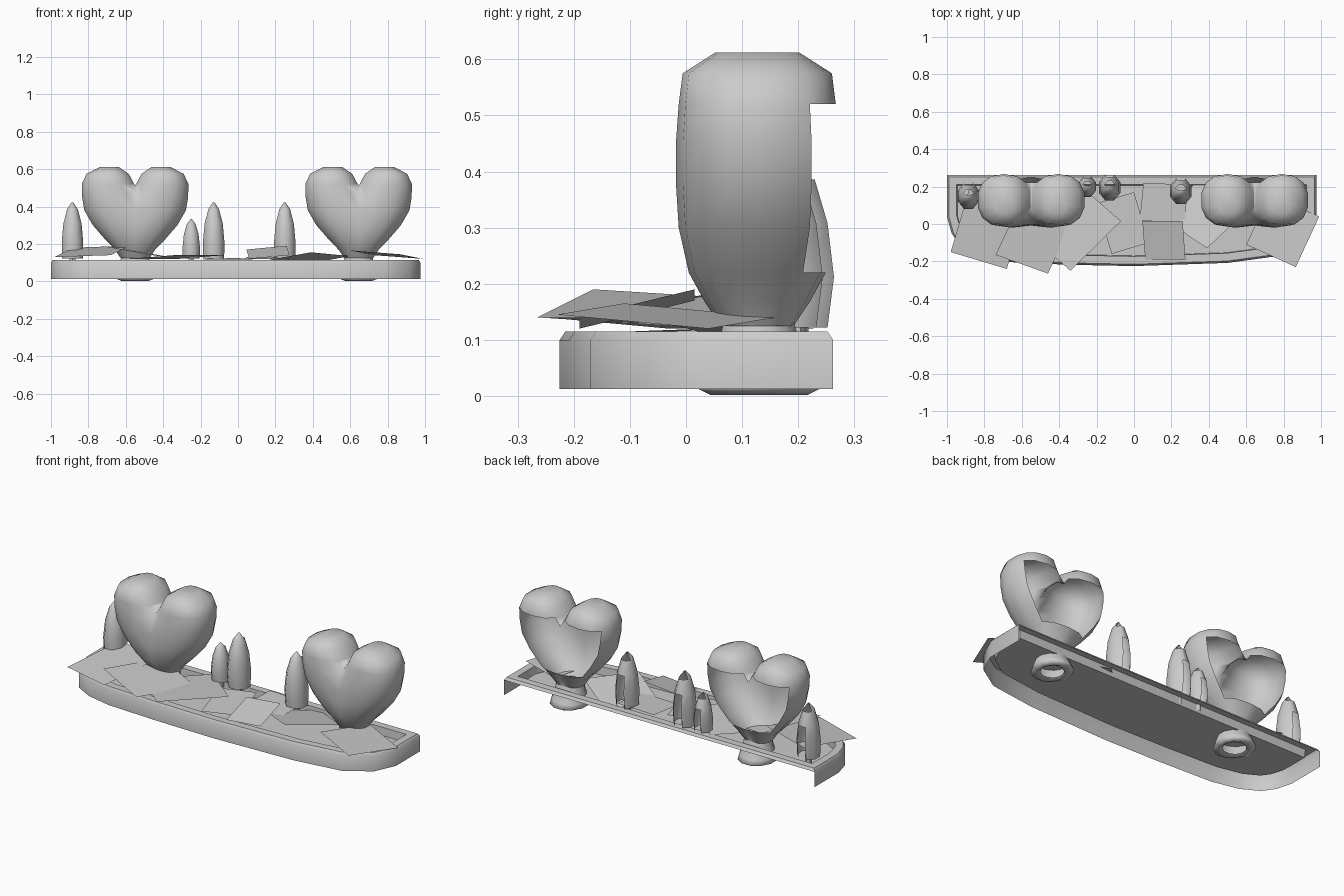
import bpy, bmesh
from math import sin, cos, pi, copysign

if "Cube" in bpy.data.objects:
    bpy.data.objects.remove(bpy.data.objects["Cube"])


def finish(bm, name, loc=(0, 0, 0), smooth=False):
    for f in bm.faces:
        f.smooth = smooth
    me = bpy.data.meshes.new(name)
    bm.to_mesh(me)
    bm.free()
    ob = bpy.data.objects.new(name, me)
    ob.location = loc
    bpy.context.collection.objects.link(ob)
    return ob


def loft(rows, n, close_top=True, power=1.0):
    """Stack (super)elliptical rings given as (z, centre x, radius x, radius y)."""
    bm = bmesh.new()

    def shaped(t):
        return copysign(abs(t) ** power, t)
    turns = [2 * pi * (i + .5) / n for i in range(n)]
    rings = [[bm.verts.new((cx + rx * shaped(cos(t)), ry * shaped(sin(t)), z))
              for t in turns] for z, cx, rx, ry in rows]
    for a, b in zip(rings, rings[1:]):
        for i in range(n):
            j = (i + 1) % n
            bm.faces.new((a[i], a[j], b[j], b[i]))
    if close_top:
        bm.faces.new(rings[-1])
    return bm


def drop_faces(bm, test):
    gone = [f for f in bm.faces if test(f.calc_center_median())]
    bmesh.ops.delete(bm, geom=gone, context='FACES')


# planter: chamfered rim, sunken soil, open back and underside
outline = [(-1, .262), (-1, .04), (-.975, -.05), (-.93, -.115), (-.83, -.17),
           (-.68, -.203), (-.35, -.218), (0, -.225), (.5, -.208), (.78, -.17),
           (.92, -.08), (.975, .04), (.975, .262)]
bm = bmesh.new()
top = bm.faces.new([bm.verts.new((x, y, .1)) for x, y in outline])
top.normal_update()
if top.normal.z < 0:
    top.normal_flip()
walls = [e for e in bm.edges if not all(v.co.y > .25 for v in e.verts)]
ext = bmesh.ops.extrude_edge_only(bm, edges=walls)['geom']
for v in ext:
    if isinstance(v, bmesh.types.BMVert):
        v.co.z = .012
for thick, depth in ((.01, .015), (.042, 0), (.003, -.046)):
    bmesh.ops.inset_region(bm, faces=[top], thickness=thick, depth=depth,
                           use_boundary=True, use_even_offset=True)
bmesh.ops.recalc_face_normals(bm, faces=bm.faces)
if top.normal.z < 0:
    bmesh.ops.reverse_faces(bm, faces=bm.faces)
planter = finish(bm, "planter", smooth=True)
bpy.context.view_layer.objects.active = planter
planter.select_set(True)
bpy.ops.object.shade_smooth_by_angle(angle=.6)

# heart-shaped topiary: one lobe cut at the centre and mirrored, hollow at the back
lobe = [(.125, 0, .08, .065), (.17, .0, .11, .095), (.22, .012, .148, .122),
        (.3, .04, .19, .14), (.38, .088, .188, .145), (.45, .117, .17, .145),
        (.52, .145, .143, .14), (.575, .147, .115, .133), (.612, .138, .05, .075)]
trunk = [(.012, 0, .06, .06), (.002, 0, .075, .09), (.014, 0, .105, .115),
         (.04, 0, .1, .1), (.08, 0, .085, .08), (.13, 0, .078, .065)]
for side, x in (("left", -.55), ("right", .645)):
    bm = loft(lobe, 14, power=.85)
    drop_faces(bm, lambda c: c.y > .085 and .24 < c.z < .54)
    bmesh.ops.bisect_plane(bm, geom=bm.verts[:] + bm.edges[:] + bm.faces[:],
                           plane_co=(0, 0, 0), plane_no=(1, 0, 0), clear_inner=True)
    heart = finish(bm, side + "_heart_topiary", (x, .127, 0), True)
    heart.modifiers.new("mirror", 'MIRROR').use_clip = True
    finish(loft(trunk, 12, False), side + "_trunk", (x, .13, 0), True)

# slim upright bushes, rear faces left off
for k, (x, y, w, h) in enumerate([(-.885, .15, .062, .3), (-.25, .2, .05, .21),
                                  (-.13, .195, .062, .3), (.25, .175, .062, .3)]):
    rows = [(0, 0, .98 * w, w), (.3 * h, 0, w, 1.2 * w), (.62 * h, 0, .85 * w, w),
            (.88 * h, 0, .5 * w, .6 * w), (h, 0, .08 * w, .1 * w)]
    bm = loft(rows, 8)
    drop_faces(bm, lambda c: c.y > .75 * w or (c.y > .2 * w and c.z > .8 * h))
    finish(bm, "slim_bush_%d" % (k + 1), (x, y, .122), True)
    finish(loft([(0, 0, .018, .018), (.05, 0, .018, .018)], 6, False),
           "slim_bush_stem_%d" % (k + 1), (x, y, .08))

# tilted ground-cover leaf cards: corner, first side, second side
cards = [((-.98, -.15, .13), (.3, -.09, .01), (.1, .34, .05)),
         ((-.74, -.165, .19), (.28, -.1, -.05), (.15, .32, -.02)),
         ((-.34, -.25, .14), (.27, .265, .0), (-.25, .22, -.02)),
         ((.03, .02, .12), (.24, -.01, 0), (.02, .2, .01)),
         ((.06, -.19, .12), (.215, 0, .02), (-.015, .205, .05)),
         ((.14, .04, .11), (.25, -.17, .045), (.21, .2, -.02)),
         ((.6, -.11, .165), (.265, -.12, -.02), (.125, .27, -.025)),
         ((-.12, -.16, .11), (.2, .06, .005), (-.08, .27, .01))]
for k, (p, u, v) in enumerate(cards):
    bm = bmesh.new()
    bm.faces.new([bm.verts.new([p[i] + a * u[i] + b * v[i] for i in range(3)])
                  for a, b in ((0, 0), (1, 0), (1, 1), (0, 1))])
    finish(bm, "leaf_card_%d" % (k + 1))
